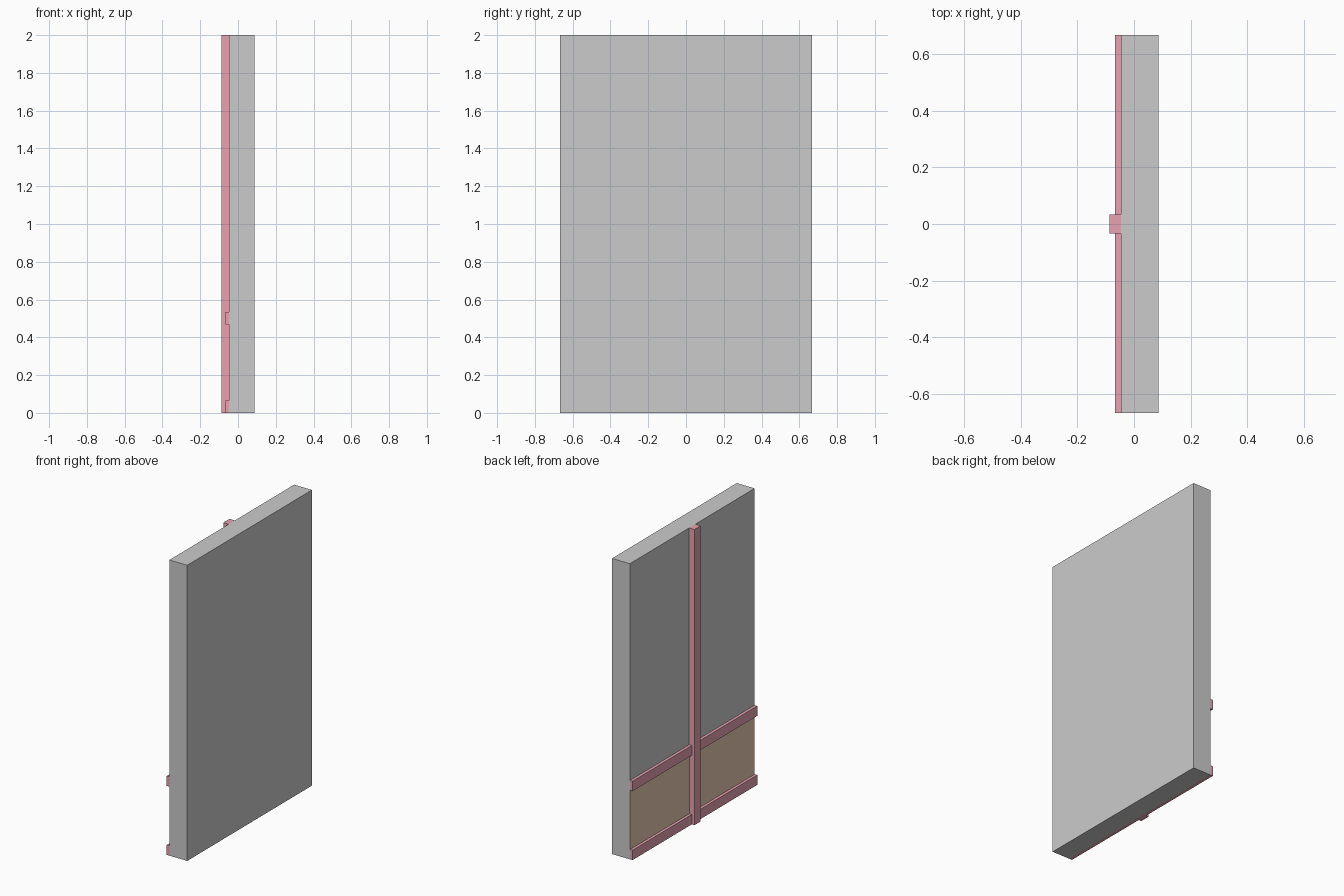
import bpy

if "Cube" in bpy.data.objects:
    bpy.data.objects.remove(bpy.data.objects["Cube"])


def material(name, rgb):
    m = bpy.data.materials.new(name)
    m.diffuse_color = (*rgb, 1)
    m.use_nodes = True
    m.node_tree.nodes["Principled BSDF"].inputs["Base Color"].default_value = m.diffuse_color
    return m


def box(name, x, y, z, mat=None):
    """Box from (min, max) ranges on each axis."""
    bpy.ops.mesh.primitive_cube_add(
        size=1, location=[(a + b) / 2 for a, b in (x, y, z)])
    ob = bpy.context.object
    ob.name = name
    ob.scale = [b - a for a, b in (x, y, z)]
    bpy.ops.object.transform_apply(location=False, rotation=False, scale=True)
    if mat:
        ob.data.materials.append(mat)
    return ob


red = material("red_trim", (0.79, 0.36, 0.43))
brown = material("brown_panel", (0.80, 0.59, 0.43))

FACE = -0.0467      # wall face that carries the trim
HALF = 0.6667       # half the wall width
TRIM = 0.0667       # trim width

# Wall slab
box("wall", (FACE, 0.0867), (-HALF, HALF), (0, 2))

# Thin brown panels either side of the post, between the rails
for name, y in (("front_panel", (-HALF, -TRIM / 2)),
                ("back_panel", (TRIM / 2, HALF))):
    box(name, (FACE - 0.001, FACE), y, (TRIM, 0.4667), brown)

# Horizontal rails
for name, z in (("bottom_rail", 0), ("upper_rail", 0.4667)):
    box(name, (FACE - 0.02, FACE), (-HALF, HALF), (z, z + TRIM), red)

# Full-height centre post
box("centre_post", (FACE - 0.04, FACE), (-TRIM / 2, TRIM / 2), (0, 2), red)
